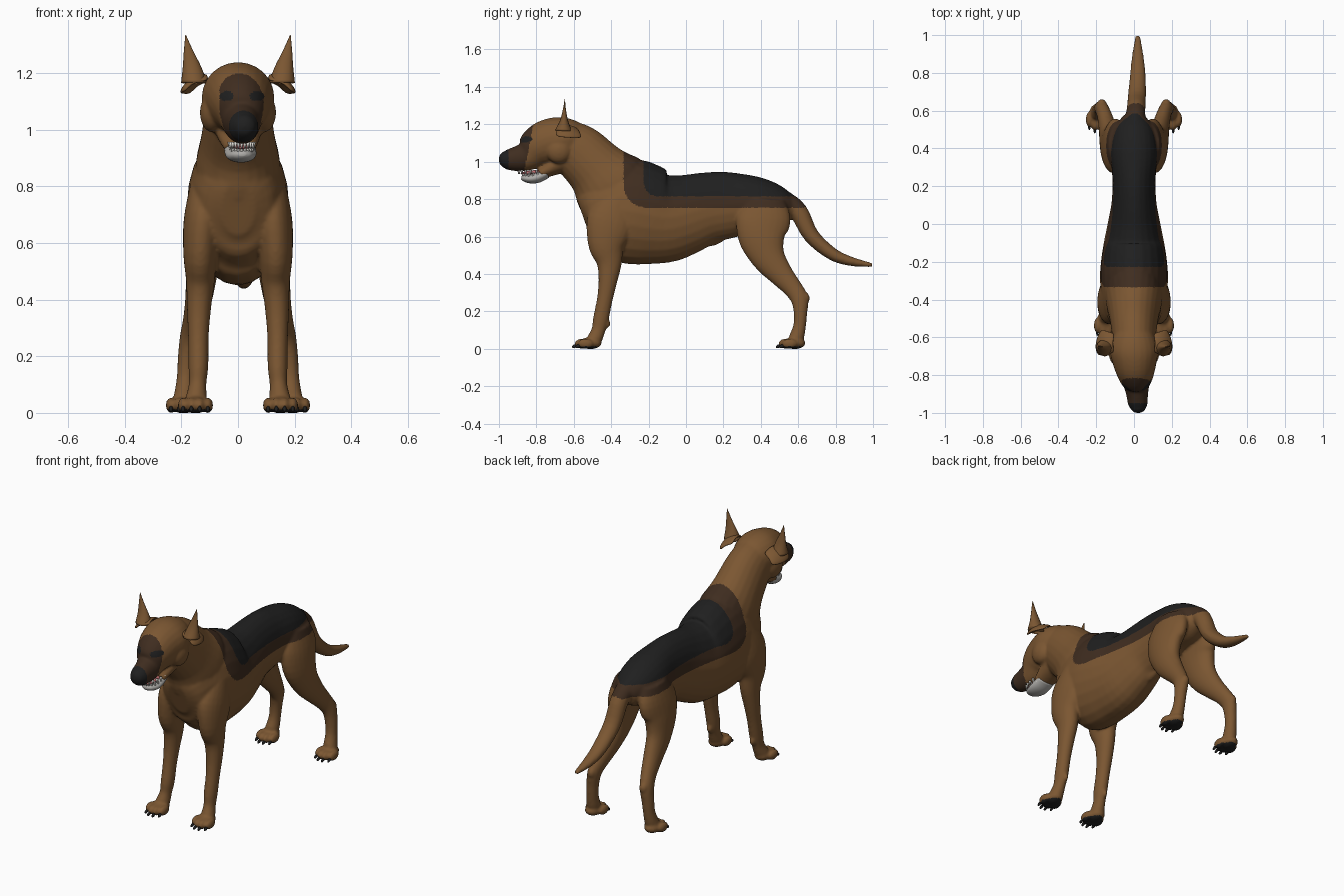
import bpy, bmesh, math
from mathutils import Vector, Matrix

cube = bpy.data.objects.get("Cube")
if cube:
    bpy.data.objects.remove(cube, do_unlink=True)


def material(name, r, g, b):
    m = bpy.data.materials.new(name)
    m.use_nodes = True
    m.diffuse_color = (r, g, b, 1)
    bsdf = m.node_tree.nodes["Principled BSDF"]
    bsdf.inputs["Base Color"].default_value = (r, g, b, 1)
    bsdf.inputs["Roughness"].default_value = 0.8
    return m


TAN = material("tan fur", 0.2, 0.095, 0.032)
DARK = material("dark brown fur", 0.05, 0.026, 0.014)
BLACK = material("black fur", 0.014, 0.014, 0.014)
WHITE = material("tooth white", 0.75, 0.73, 0.68)
GREY = material("pale chin", 0.42, 0.41, 0.39)
PINK = material("tongue pink", 0.55, 0.16, 0.17)


def catmull(a, b, c, d, t):
    return 0.5 * (2 * b + (c - a) * t + (2 * a - 5 * b + 4 * c - d) * t * t
                  + (3 * b - a - 3 * c + d) * t ** 3)


def loft(bm, rings, sides=24, steps=4):
    """Skin elliptical rings (x, y, z, half width, half depth) along a smooth path."""
    pts = [Vector(r) for r in rings]
    last = len(pts) - 1
    path = []
    for i in range(last):
        a, d = pts[max(i - 1, 0)], pts[min(i + 2, last)]
        path += [catmull(a, pts[i], pts[i + 1], d, s / steps) for s in range(steps)]
    path.append(pts[-1])
    loops = []
    for i, p in enumerate(path):
        tangent = path[min(i + 1, len(path) - 1)] - path[max(i - 1, 0)]
        up = Vector((0, -tangent[2], tangent[1])).normalized()
        loop = []
        for k in range(sides):
            a = math.tau * k / sides
            co = Vector(p[:3]) + Vector((math.cos(a) * p[3], 0, 0)) + up * math.sin(a) * p[4]
            loop.append(bm.verts.new(co))
        loops.append(loop)
    faces = [bm.faces.new(loops[0]), bm.faces.new(loops[-1])]
    for lo, hi in zip(loops, loops[1:]):
        for k in range(sides):
            n = (k + 1) % sides
            faces.append(bm.faces.new((lo[k], lo[n], hi[n], hi[k])))
    bmesh.ops.recalc_face_normals(bm, faces=faces)


def blob(bm, centre, radii, tilt=0):
    mat = Matrix.Translation(centre) @ Matrix.Rotation(tilt, 4, 'X') @ Matrix.Diagonal((*radii, 1))
    bmesh.ops.create_uvsphere(bm, u_segments=16, v_segments=10, radius=1, matrix=mat)


def finish(name, bm, *mats):
    mesh = bpy.data.meshes.new(name)
    bm.to_mesh(mesh)
    bm.free()
    for m in mats:
        mesh.materials.append(m)
    mesh.shade_smooth()
    ob = bpy.data.objects.new(name, mesh)
    bpy.context.collection.objects.link(ob)
    return ob


body = bmesh.new()
# torso
loft(body, [(0, -.555, .72, .06, .10), (0, -.52, .73, .125, .18), (0, -.42, .745, .165, .25),
            (0, -.3, .735, .18, .28), (0, -.2, .715, .175, .27), (0, -.1, .70, .16, .24),
            (0, 0, .72, .14, .215), (0, .12, .755, .118, .19), (0, .25, .77, .115, .175),
            (0, .38, .78, .125, .14), (0, .5, .76, .105, .105), (0, .57, .745, .06, .06)])
# neck
loft(body, [(0, -.3, .78, .15, .19), (0, -.4, .87, .15, .21), (0, -.48, .96, .132, .165),
            (0, -.57, 1.05, .118, .15), (0, -.64, 1.1, .11, .13)])
# skull and muzzle
loft(body, [(0, -.53, 1.13, .05, .05), (0, -.58, 1.125, .1, .095), (0, -.66, 1.115, .128, .125),
            (.003, -.74, 1.1, .115, .125), (.008, -.8, 1.07, .095, .11), (.012, -.85, 1.03, .07, .08),
            (.017, -.91, 1.015, .057, .066), (.02, -.96, 1.01, .05, .052), (.022, -.985, 1.01, .03, .032)])
blob(body, (.022, -.968, 1.012), (.043, .034, .044))
# back of the jaw
loft(body, [(0, -.64, 1.02, .09, .08), (.003, -.71, .975, .075, .05), (.007, -.78, .935, .056, .03)])
# tail
loft(body, [(0, .52, .8, .06, .05), (.01, .6, .735, .05, .05), (.015, .67, .605, .048, .042),
            (.02, .78, .508, .042, .034), (.02, .88, .468, .032, .025), (.02, .997, .447, .013, .011)])
# belly
blob(body, (0, .15, .585), (.03, .07, .032), .35)

claws = bmesh.new()


def paw(side, x, y):
    blob(body, (side * x, y + .045, .03), (.046, .06, .032))
    for k, back in enumerate((.018, 0, 0, .018)):
        tx = side * (x + (k - 1.5) * .029)
        blob(body, (tx, y + back, .027), (.019, .042, .028))
        blob(claws, (tx, y + back - .04, .014), (.007, .016, .009), .4)


for s in (1, -1):
    # front leg
    loft(body, [(s * .11, -.36, .8, .06, .09), (s * .122, -.4, .68, .07, .13),
                (s * .133, -.425, .56, .06, .1), (s * .133, -.41, .46, .05, .068),
                (s * .138, -.418, .36, .042, .05), (s * .14, -.435, .26, .036, .042),
                (s * .14, -.455, .16, .035, .042), (s * .143, -.468, .1, .031, .037),
                (s * .148, -.49, .05, .038, .04), (s * .15, -.51, .03, .035, .03)])
    paw(s, .15, -.555)
    blob(body, (s * .14, -.42, .135), (.016, .016, .025))
    # hind leg
    loft(body, [(s * .075, .42, .8, .06, .11), (s * .1, .415, .7, .062, .145),
                (s * .115, .405, .6, .062, .128), (s * .128, .44, .49, .055, .092),
                (s * .14, .51, .395, .047, .066), (s * .155, .57, .325, .04, .052),
                (s * .17, .607, .265, .036, .047), (s * .18, .612, .19, .033, .036),
                (s * .185, .607, .12, .032, .034), (s * .19, .59, .06, .037, .04),
                (s * .195, .57, .035, .035, .03)])
    blob(body, (s * .17, .638, .27), (.024, .024, .032))
    paw(s, .193, .535)
    # cheek and brow
    blob(body, (s * .09, -.68, 1.06), (.045, .07, .07))
    blob(body, (s * .05 + .01, -.795, 1.14), (.032, .03, .02))

# fuse the body into one skin
skin = finish("body", body, TAN, DARK, BLACK)
remesh = skin.modifiers.new("fuse", 'REMESH')
remesh.mode = 'VOXEL'
remesh.voxel_size = .007
soften = skin.modifiers.new("soften", 'SMOOTH')
soften.factor = .5
soften.iterations = 8
fused = bpy.data.meshes.new_from_object(skin.evaluated_get(bpy.context.evaluated_depsgraph_get()))
skin.modifiers.clear()
skin.data = fused
fused.materials.clear()
for m in (TAN, DARK, BLACK):
    fused.materials.append(m)
for v in fused.vertices:
    v.co.z = max(v.co.z, 0)


def saddle(p, front, low, radius):
    return math.hypot(max(front - p.y, 0), max(low - p.z, 0)) < radius and p.y < .64


def coat(p, normal):
    """Coat colour by place: 0 tan, 1 dark brown, 2 black."""
    eye = min(math.hypot((abs(p.x - .014) - .053) / 1.4, p.z - 1.118), 1)
    if p.z < .013 or p.y < -.95 or (p.y < -.78 and eye < .018):
        return 2
    if p.y < -.855 + .2 * (p.z - 1) and abs(p.x - .015) < .08:
        return 1
    if saddle(p, -.15, .89, .075):
        return 2
    return 1 if saddle(p, -.21, .88, .125) else 0


for f in fused.polygons:
    f.material_index = coat(f.center, f.normal)
fused.shade_smooth()
finish("claws", claws, BLACK)

# ears: an upright point and a folded flap on each side
for s, label in ((1, "left"), (-1, "right")):
    bm = bmesh.new()
    loft(bm, [(s * .155, -.655, 1.165, .046, .046), (s * .162, -.652, 1.22, .033, .022),
              (s * .175, -.65, 1.28, .016, .008), (s * .185, -.648, 1.335, .001, .001)], 12)
    finish(label + "_ear_point", bm, TAN)
    bm = bmesh.new()
    inner = [(.1, -.69, 1.18), (.11, -.65, 1.205), (.11, -.61, 1.2), (.1, -.57, 1.18)]
    fold = [(.165, -.695, 1.18), (.172, -.65, 1.19), (.17, -.61, 1.185), (.15, -.565, 1.165)]
    hem = [(.195, -.705, 1.14), (.215, -.66, 1.135), (.205, -.6, 1.13), (.175, -.545, 1.13)]
    rows = [[bm.verts.new((s * x, y, z)) for x, y, z in row] for row in (inner, fold, hem)]
    for a, b in zip(rows, rows[1:]):
        for k in range(3):
            bm.faces.new((a[k], a[k + 1], b[k + 1], b[k]))
    bmesh.ops.recalc_face_normals(bm, faces=bm.faces)
    flap = finish(label + "_ear_flap", bm, TAN)
    flap.modifiers.new("thickness", 'SOLIDIFY').thickness = .018
    flap.modifiers.new("round", 'SUBSURF').levels = 2

# eyes
bm = bmesh.new()
for s in (1, -1):
    blob(bm, (.013 + s * .053, -.824, 1.108), (.017, .015, .013))
finish("eyes", bm, BLACK)

# chin and tongue
bm = bmesh.new()
loft(bm, [(.006, -.745, .94, .055, .028), (.009, -.79, .918, .056, .03),
          (.011, -.83, .909, .05, .025), (.013, -.865, .912, .034, .018), (.014, -.88, .915, .014, .008)])
finish("chin", bm, GREY)
bm = bmesh.new()
blob(bm, (.012, -.82, .943), (.034, .065, .011), .1)
finish("tongue", bm, PINK)

# upper and lower teeth follow the lips
bm = bmesh.new()
for reach, width, z, drop in ((.13, .044, .957, -.024), (.105, .043, .922, .024)):
    for k in range(13):
        a = math.pi * (k / 12 - .5)
        x, y = .013 + width * math.sin(a), -.765 - reach * math.cos(a)
        loft(bm, [(x, y, z, .007, .007), (x, y, z + drop, .002, .002)], 8, 1)
finish("teeth", bm, WHITE)
